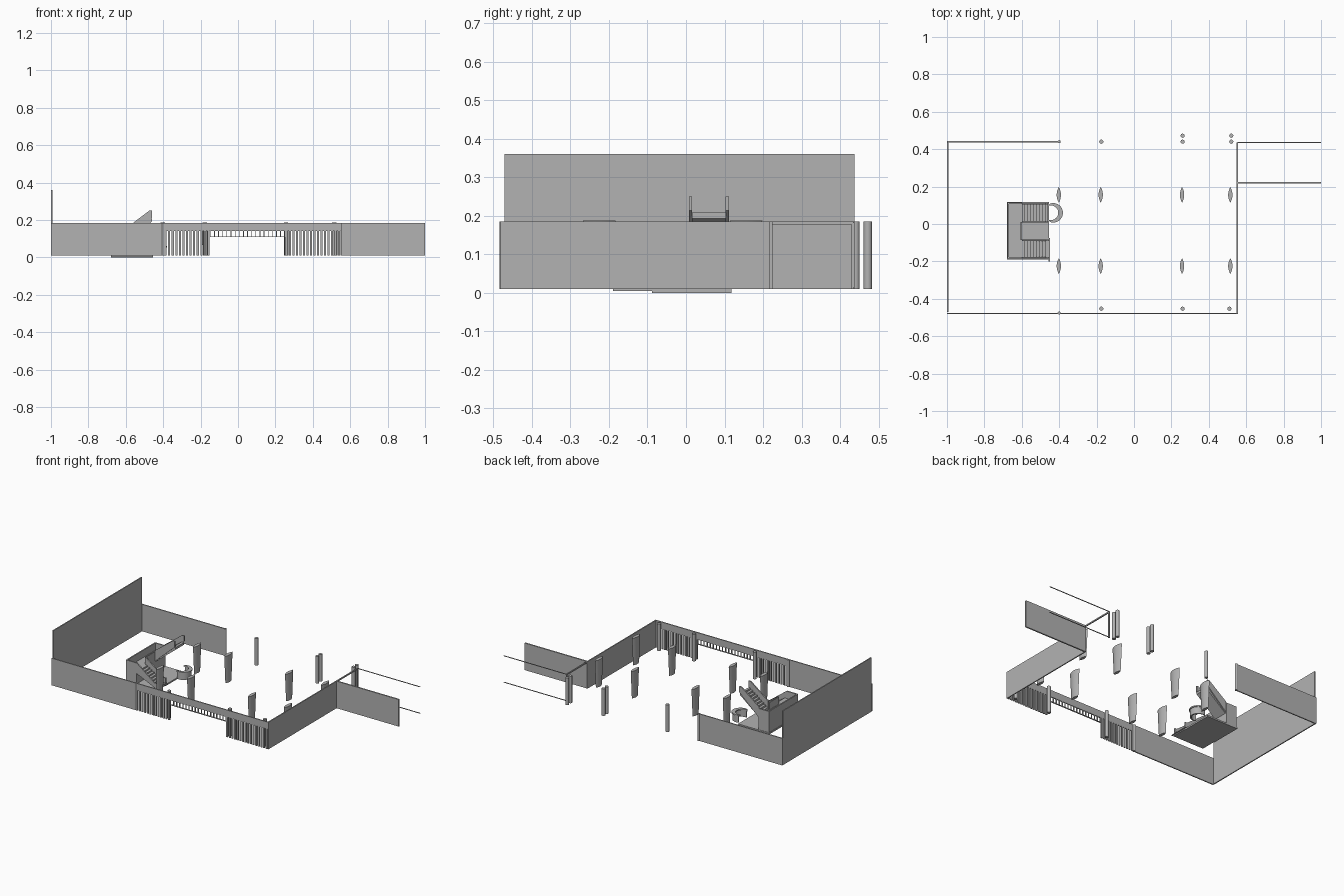
import bpy, bmesh, math

if "Cube" in bpy.data.objects:
    bpy.data.objects.remove(bpy.data.objects["Cube"])

grey = bpy.data.materials.new("plain grey")
grey.diffuse_color = (0.45, 0.45, 0.45, 1)
grey.use_nodes = True
grey.node_tree.nodes["Principled BSDF"].inputs["Base Color"].default_value = grey.diffuse_color
Z0, Z1 = 0.01, 0.185          # floor level and wall top


def finish(bm, name, smooth=False):
    bmesh.ops.recalc_face_normals(bm, faces=bm.faces)
    me = bpy.data.meshes.new(name)
    bm.to_mesh(me)
    bm.free()
    ob = bpy.data.objects.new(name, me)
    bpy.context.collection.objects.link(ob)
    me.materials.append(grey)
    if smooth:
        bpy.ops.object.select_all(action='DESELECT')
        ob.select_set(True)
        bpy.context.view_layer.objects.active = ob
        bpy.ops.object.shade_smooth_by_angle()
    return ob


def add_box(bm, x0, x1, y0, y1, z0, z1):
    vs = bmesh.ops.create_cube(bm, size=1)['verts']
    for v in vs:
        v.co.x = x1 if v.co.x > 0 else x0
        v.co.y = y1 if v.co.y > 0 else y0
        v.co.z = z1 if v.co.z > 0 else z0


def boxes(name, *specs):
    bm = bmesh.new()
    for s in specs:
        add_box(bm, *s)
    return finish(bm, name)


def loft(bm, lower, upper):
    """Closed solid between two matching outlines."""
    a = [bm.verts.new(p) for p in lower]
    b = [bm.verts.new(p) for p in upper]
    n = len(a)
    bm.faces.new(a)
    bm.faces.new(b)
    for i in range(n):
        bm.faces.new((a[i], a[(i + 1) % n], b[(i + 1) % n], b[i]))


def side_profile(bm, pts, y0, y1):
    loft(bm, [(x, y0, z) for x, z in pts], [(x, y1, z) for x, z in pts])


# Perimeter walls
boxes("left_wall", (-1, -0.993, -0.471, 0.437, Z0, 0.36))
boxes("back_wall", (-1, -0.40, 0.436, 0.443, Z0, Z1))
boxes("front_wall", (-1, -0.39, -0.482, -0.475, Z0, Z1))
boxes("front_lintel", (-0.39, 0.555, -0.482, -0.475, 0.14, Z1))
boxes("right_wall", (0.548, 0.555, -0.482, 0.224, Z0, Z1))
boxes("side_wing_wall", (0.55, 1.0, 0.216, 0.225, Z0, Z1))

# Open frame and thin rails at the back right
boxes("side_opening_frame",
      (0.548, 0.555, 0.22, 0.437, 0.177, Z1),
      (0.548, 0.555, 0.43, 0.437, Z0, Z1))
boxes("wing_rails",
      (0.55, 1.0, 0.434, 0.438, Z1 - 0.004, Z1),
      (0.55, 1.0, 0.434, 0.438, Z0, Z0 + 0.004))


# Slatted glazing bars below the lintel
def slats(name, x0, x1, z0, pitch, width):
    n = round((x1 - x0) / pitch)
    bm = bmesh.new()
    for i in range(n + 1):
        x = x0 + (x1 - x0) * i / n
        add_box(bm, x - width / 2, x + width / 2, -0.482, -0.475, z0, 0.14)
    return bm


for name, x0, x1 in (("front_slats_left", -0.387, -0.158), ("front_slats_right", 0.258, 0.541)):
    finish(slats(name, x0, x1, Z0, 0.0195, 0.011), name)
bm = slats("transom", -0.148, 0.25, 0.11, 0.022, 0.004)
add_box(bm, -0.15, 0.252, -0.482, -0.475, 0.108, 0.112)
finish(bm, "entrance_transom")

# Round columns
bm = bmesh.new()
for x, y, r in ((-0.40, 0.440, 0.008), (-0.175, 0.440, 0.011),
                (0.26, 0.440, 0.011), (0.26, 0.472, 0.011),
                (0.52, 0.440, 0.011), (0.52, 0.472, 0.011),
                (-0.40, -0.476, 0.008), (-0.175, -0.453, 0.011),
                (0.26, -0.453, 0.011), (0.51, -0.453, 0.011)):
    ring = [(x + r * math.cos(math.tau * i / 24), y + r * math.sin(math.tau * i / 24))
            for i in range(24)]
    loft(bm, [(*p, Z0) for p in ring], [(*p, Z1) for p in ring])
finish(bm, "round_columns", True)


# Tapered lens-shaped columns
def lens(cx, cy, w, h, z, n=12):
    side = [(w * (1 - t * t), h * t) for t in (-1 + 2 * i / n for i in range(n))]
    return [(cx + a, cy + b, z) for a, b in side] + [(cx - a, cy - b, z) for a, b in side]


bm = bmesh.new()
for x in (-0.402, -0.178, 0.257, 0.515):
    for y in (0.156, -0.225):
        loft(bm, lens(x, y, 0.010, 0.031, Z0), lens(x, y, 0.0115, 0.042, 0.187))
finish(bm, "lens_columns", True)

# Stair landing: solid block with a parapet on three sides
boxes("stair_landing",
      (-0.675, -0.60, -0.184, 0.115, Z0, 0.10),
      (-0.675, -0.667, -0.184, 0.115, 0.10, 0.147),
      (-0.667, -0.60, 0.107, 0.115, 0.10, 0.147),
      (-0.667, -0.60, -0.184, -0.176, 0.10, 0.147),
      (-0.606, -0.60, -0.085, 0.012, 0.10, 0.147))
boxes("stair_base_slab",
      (-0.678, -0.455, -0.19, -0.088, 0.004, Z0),
      (-0.678, -0.455, -0.088, 0.118, 0.0, Z0))


# Stair flights: stepped slab between two sloped side panels
def flight(name, y0, y1, x0, x1, z0, z1, steps):
    run, rise = (x1 - x0) / steps, (z1 - z0) / steps
    pts = []
    for i in range(steps):
        top = z0 + rise * (i + (1 if rise > 0 else 0))
        pts += [(x0 + run * i, top), (x0 + run * (i + 1), top)]
    pts += [(x1, max(z1 - 0.015, Z0)), (x0, z0 - 0.025)]
    bm = bmesh.new()
    side_profile(bm, pts, y0 + 0.007, y1 - 0.007)
    rail = [(x0, z0 + 0.05), (x1 - 0.015, z1 + 0.042), (x1, z1 + 0.042),
            (x1, max(z1 + 0.005, Z0)), (x0, z0 - 0.02)]
    side_profile(bm, rail, y0, y0 + 0.008)
    side_profile(bm, rail, y1 - 0.008, y1)
    finish(bm, name)


flight("upper_stair_flight", 0.008, 0.111, -0.60, -0.459, 0.105, 0.208, 9)
flight("lower_stair_flight", -0.184, -0.083, -0.60, -0.455, 0.10, Z0, 9)
boxes("stair_foot_plate", (-0.456, -0.449, -0.2, -0.076, Z0, 0.014))


# Crescent reception desk: counter on a slimmer base
def crescent(r_out, r_in, shift, z, n=24):
    cx, cy = -0.432, 0.060
    out = [math.radians(-110 + 220 * i / n) for i in range(n + 1)]
    return ([(cx + r_out * math.cos(a), cy + r_out * math.sin(a), z) for a in out] +
            [(cx - shift + r_in * math.cos(a), cy + r_in * math.sin(a), z)
             for a in reversed(out)])


bm = bmesh.new()
loft(bm, crescent(0.052, 0.039, 0.012, 0.054), crescent(0.052, 0.039, 0.012, 0.062))
loft(bm, crescent(0.047, 0.041, 0.003, Z0), crescent(0.047, 0.041, 0.003, 0.054))
finish(bm, "reception_desk", True)
